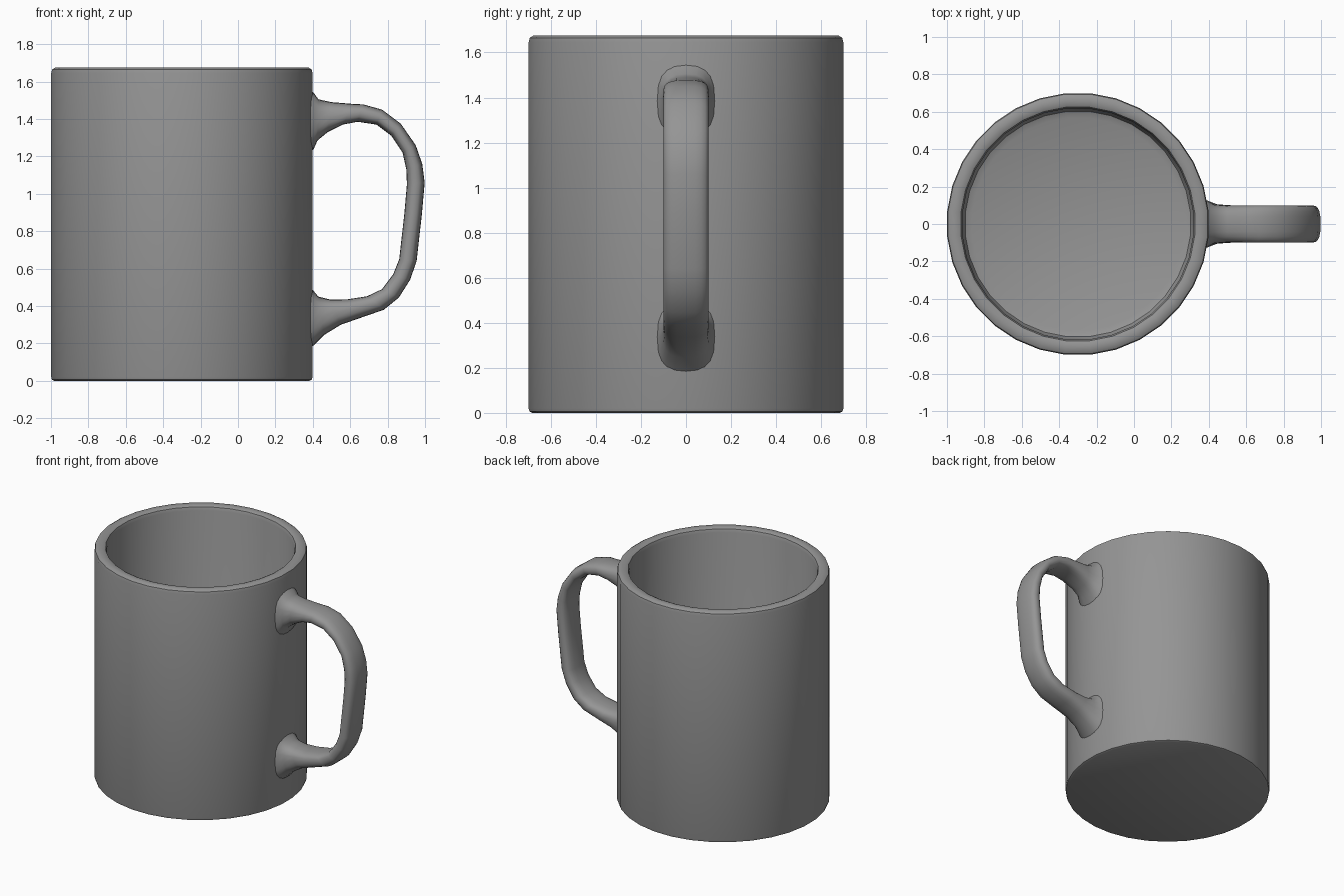
import bpy, bmesh, math
from mathutils import Vector

if "Cube" in bpy.data.objects:
    bpy.data.objects.remove(bpy.data.objects["Cube"], do_unlink=True)

grey = bpy.data.materials.new("grey ceramic")
grey.use_nodes = True
colour = (0.3, 0.3, 0.3, 1)
grey.diffuse_color = colour
grey.node_tree.nodes["Principled BSDF"].inputs["Base Color"].default_value = colour


def loft(name, rings, angle):
    """Skin a list of closed rings, capping both ends."""
    bm = bmesh.new()
    loops = [[bm.verts.new(p) for p in ring] for ring in rings]
    for a, b in zip(loops, loops[1:]):
        n = len(a)
        for i in range(n):
            j = (i + 1) % n
            bm.faces.new((a[i], a[j], b[j], b[i]))
    bm.faces.new(loops[0])
    bm.faces.new(loops[-1])
    bmesh.ops.recalc_face_normals(bm, faces=bm.faces)
    mesh = bpy.data.meshes.new(name)
    bm.to_mesh(mesh)
    bm.free()
    mesh.materials.append(grey)
    obj = bpy.data.objects.new(name, mesh)
    bpy.context.collection.objects.link(obj)
    bpy.ops.object.select_all(action="DESELECT")
    obj.select_set(True)
    bpy.context.view_layer.objects.active = obj
    bpy.ops.object.shade_smooth_by_angle(angle=math.radians(angle))
    return obj


# Cup: one profile from the underside, over the rim, to the inner floor
SIDES = 32
profile = [(0.685, 0), (0.698, 0.006), (0.702, 0.02), (0.702, 1.645),
           (0.697, 1.665), (0.68, 1.675), (0.645, 1.675), (0.628, 1.667),
           (0.62, 1.645), (0.62, 0.13), (0.605, 0.095), (0.57, 0.08)]
turns = [2 * math.pi * (i + 0.5) / SIDES for i in range(SIDES)]
loft("mug_body", [[(r * math.cos(t) - 0.3, r * math.sin(t), z) for t in turns]
                  for r, z in profile], 40)

# Handle: outer and inner edge points with half width, flared at the roots
sections = [
    ((0.37, 1.56), (0.37, 1.20), 0.135), ((0.405, 1.54), (0.405, 1.24), 0.12),
    ((0.43, 1.505), (0.425, 1.285), 0.105), ((0.50, 1.49), (0.48, 1.33), 0.1),
    ((0.62, 1.48), (0.56, 1.37), 0.1), ((0.67, 1.478), (0.64, 1.385), 0.1),
    ((0.77, 1.45), (0.74, 1.37), 0.1), ((0.87, 1.375), (0.82, 1.31), 0.1),
    ((0.95, 1.26), (0.88, 1.22), 0.1), ((0.985, 1.16), (0.9, 1.13), 0.1),
    ((0.998, 1.06), (0.903, 1.05), 0.1), ((0.983, 0.89), (0.89, 0.9), 0.1),
    ((0.955, 0.64), (0.862, 0.65), 0.1), ((0.92, 0.54), (0.83, 0.57), 0.1),
    ((0.86, 0.445), (0.77, 0.49), 0.1), ((0.78, 0.38), (0.69, 0.452), 0.1),
    ((0.65, 0.335), (0.58, 0.435), 0.1), ((0.55, 0.30), (0.49, 0.435), 0.1),
    ((0.46, 0.245), (0.43, 0.45), 0.105), ((0.405, 0.19), (0.405, 0.48), 0.12),
    ((0.37, 0.16), (0.37, 0.52), 0.135)]


def rounded(v, power):
    return math.copysign(abs(v) ** power, v)


rings = []
for outer, inner, half in sections:
    o, i = Vector((outer[0], 0, outer[1])), Vector((inner[0], 0, inner[1]))
    ring = []
    for k in range(20):
        t = 2 * math.pi * k / 20
        across = Vector((0, half * rounded(math.sin(t), 0.75), 0))
        ring.append((o + i) / 2 + (o - i) / 2 * rounded(math.cos(t), 0.75) + across)
    rings.append(ring)
handle = loft("mug_handle", rings, 60)
